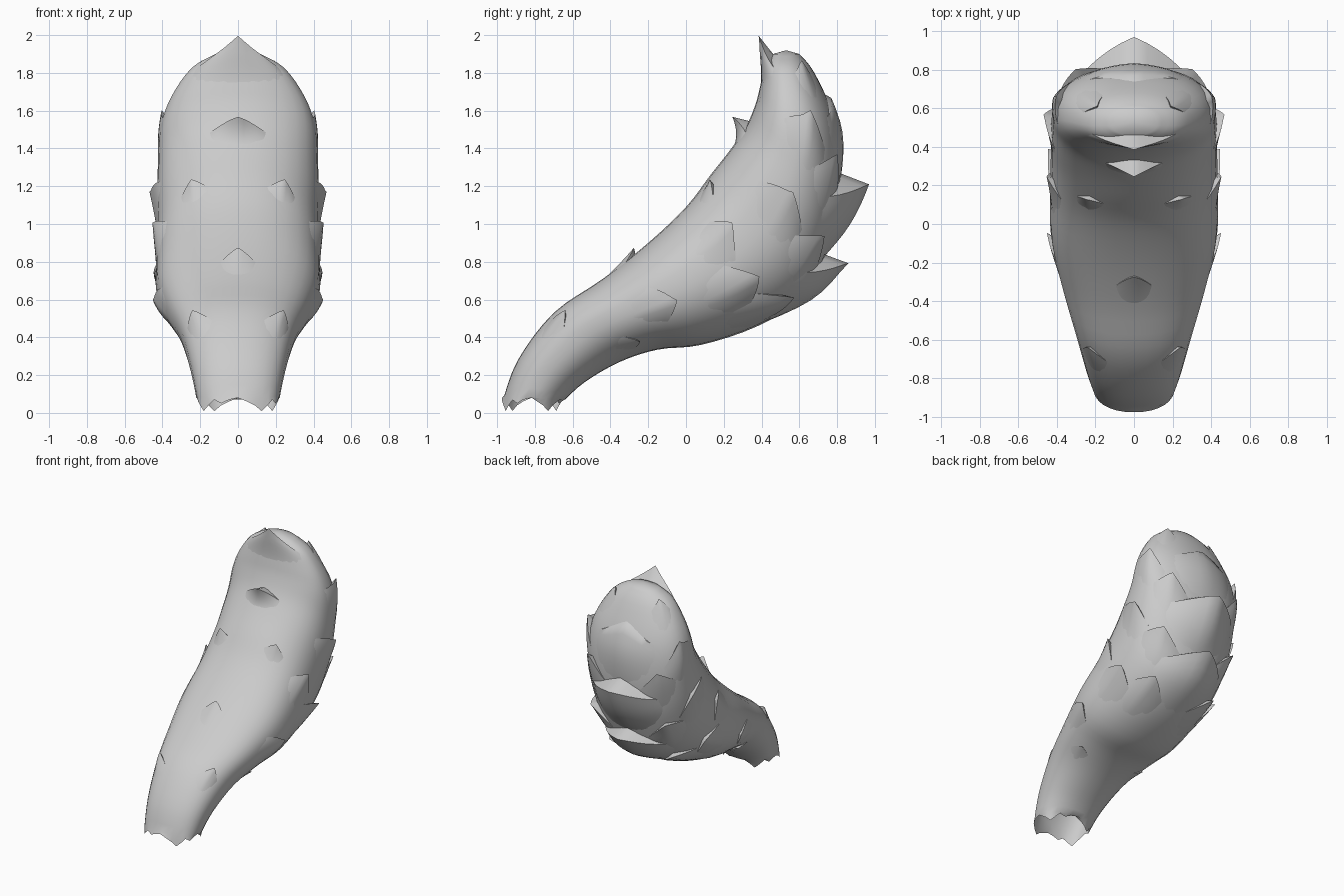
import bpy, math
from mathutils import Vector

if "Cube" in bpy.data.objects:
    bpy.data.objects.remove(bpy.data.objects["Cube"])

# Stations along the stalk: front (y, z), back (y, z), half width
ST = [(-.975, .05, -.66, .05, .215), (-.89, .28, -.54, .16, .25),
      (-.70, .53, -.35, .27, .305), (-.44, .71, -.15, .335, .375),
      (-.20, .90, .08, .36, .43), (0, 1.09, .38, .46, .435),
      (.13, 1.26, .63, .62, .43), (.24, 1.40, .74, .84, .43),
      (.32, 1.52, .80, 1.05, .425), (.37, 1.64, .82, 1.30, .415),
      (.395, 1.74, .79, 1.55, .36), (.42, 1.84, .68, 1.80, .25),
      (.46, 1.90, .60, 1.90, .12)]
LAST = len(ST) - 1


def station(u):
    u = max(0, min(LAST, u))
    i = min(int(u), LAST - 1)
    t = u - i
    p = [ST[max(0, min(LAST, i + k))] for k in (-1, 0, 1, 2)]
    return [.5 * (2*b + (c - a)*t + (2*a - 5*b + 4*c - d)*t*t + (3*b - a - 3*c + d)*t**3)
            for a, b, c, d in zip(*p)]


def surf(u, a):
    """Point on the stalk: angle 0 is front (flatter), 90 right side, 180 back."""
    fy, fz, by, bz, w = station(u)
    s, c = math.sin(a), math.cos(a)
    s = math.copysign(abs(s)**.92, s)
    c = math.copysign(abs(c)**(.75 if c > 0 else 1), c)
    return Vector((w*s, (fy + by)/2 + (fy - by)/2*c, (fz + bz)/2 + (fz - bz)/2*c))


def normal(u, a):
    e = .04
    n = (surf(u, a + e) - surf(u, a - e)).cross(surf(u + e, a) - surf(u - e, a))
    return n.normalized()


def make(name, verts, faces):
    me = bpy.data.meshes.new(name)
    me.from_pydata(verts, [], faces)
    me.update()
    ob = bpy.data.objects.new(name, me)
    bpy.context.collection.objects.link(ob)
    bpy.ops.object.select_all(action='DESELECT')
    ob.select_set(True)
    bpy.context.view_layer.objects.active = ob
    bpy.ops.object.shade_smooth_by_angle(angle=math.radians(50))
    return ob


def grid(rows, cols, wrap=False):
    return [(r*cols + c, r*cols + (c + 1) % cols, (r + 1)*cols + (c + 1) % cols, (r + 1)*cols + c)
            for r in range(rows - 1) for c in range(cols if wrap else cols - 1)]


# Hollow stalk with a ragged open foot and a closed crown
N, R = 32, 49
verts = [surf(LAST*r/(R - 1), 2*math.pi*c/N) for r in range(R) for c in range(N)]
jag = [.03, .01, -.01, -.04, -.01, .02, .0, .02]
for c in range(N):
    verts[c].z += jag[c % 8]
faces = grid(R, N, True) + [((R - 1)*N + c, (R - 1)*N + (c + 1) % N, R*N) for c in range(N)]
verts.append(Vector((0, .53, 1.92)))
make("stalk", verts, faces)


def scale(name, u0, u1, deg, hw, lift, tip=None, power=1.3, tuck=.1, side=1.15):
    """Pointed bract hugging the stalk, swelling from u0 to a free tip at u1."""
    a0, hw = math.radians(deg), math.radians(hw)
    n, m = 9, 13
    push = tip - surf(u1, a0) if tip else normal(u1, a0)*lift
    pts = []
    for r in range(n + 1):
        s = min(r, n - 1)/(n - 1)
        for c in range(m):
            v = -1 + 2*c/(m - 1)
            shear = .42*abs(v)**1.15*s
            k = s**power*(1 - abs(v))**side
            u, a = u0 + (u1 - u0)*(s - shear), a0 + hw*v*(.55 + .45*math.sin(math.pi*min(s*.7, .5)))
            if r == n:      # underside tucks back into the stalk
                u -= (u1 - u0)*tuck*(1 - abs(v))
                k = 0
            pts.append(surf(u, a) + push*k - normal(u, a)*(.006 if r < n else .02))
    make(name, pts, grid(n + 1, m))


# Bracts on the centre line
scale("front_bract_low", 2.9, 3.75, 0, 15, .035)
scale("front_bract_high", 7.0, 8.3, 0, 20, .05, Vector((0, .24, 1.57)), 1.5, .05)
scale("crown_bract", 9.6, 11.7, 0, 62, .1, Vector((0, .38, 2.0)), 1.8, -.3, 1.3)
scale("back_bract_low", 4.9, 7.05, 180, 44, .1, Vector((0, .865, .79)), 1.5, .03)
scale("back_bract_mid", 6.9, 8.9, 180, 48, .1, Vector((0, .975, 1.21)), 1.0, .0)
scale("back_bract_high", 8.6, 10.7, 180, 50, .05, Vector((0, .775, 1.67)), 1.0, .05)

# Mirrored bracts: base, tip, angle, half spread, lift
PAIRS = [(1.3, 2.15, 45, 24, .03), (5.2, 5.95, 31, 14, .04),
         (2.7, 4.0, 96, 26, .03), (4.2, 5.5, 112, 26, .05),
         (4.5, 5.7, 76, 20, .04), (4.3, 5.8, 146, 24, .05),
         (6.0, 7.5, 97, 28, .05), (5.8, 7.2, 138, 26, .06),
         (8.0, 9.8, 102, 32, .05), (7.5, 9.1, 138, 28, .05),
         (9.9, 11.3, 122, 30, .03), (1.9, 2.8, 130, 22, .02)]
for i, (u0, u1, deg, hw, lift) in enumerate(PAIRS, 1):
    for side, sgn in (("right", 1), ("left", -1)):
        scale(f"{side}_bract_{i}", u0, u1, sgn*deg, hw, lift)
